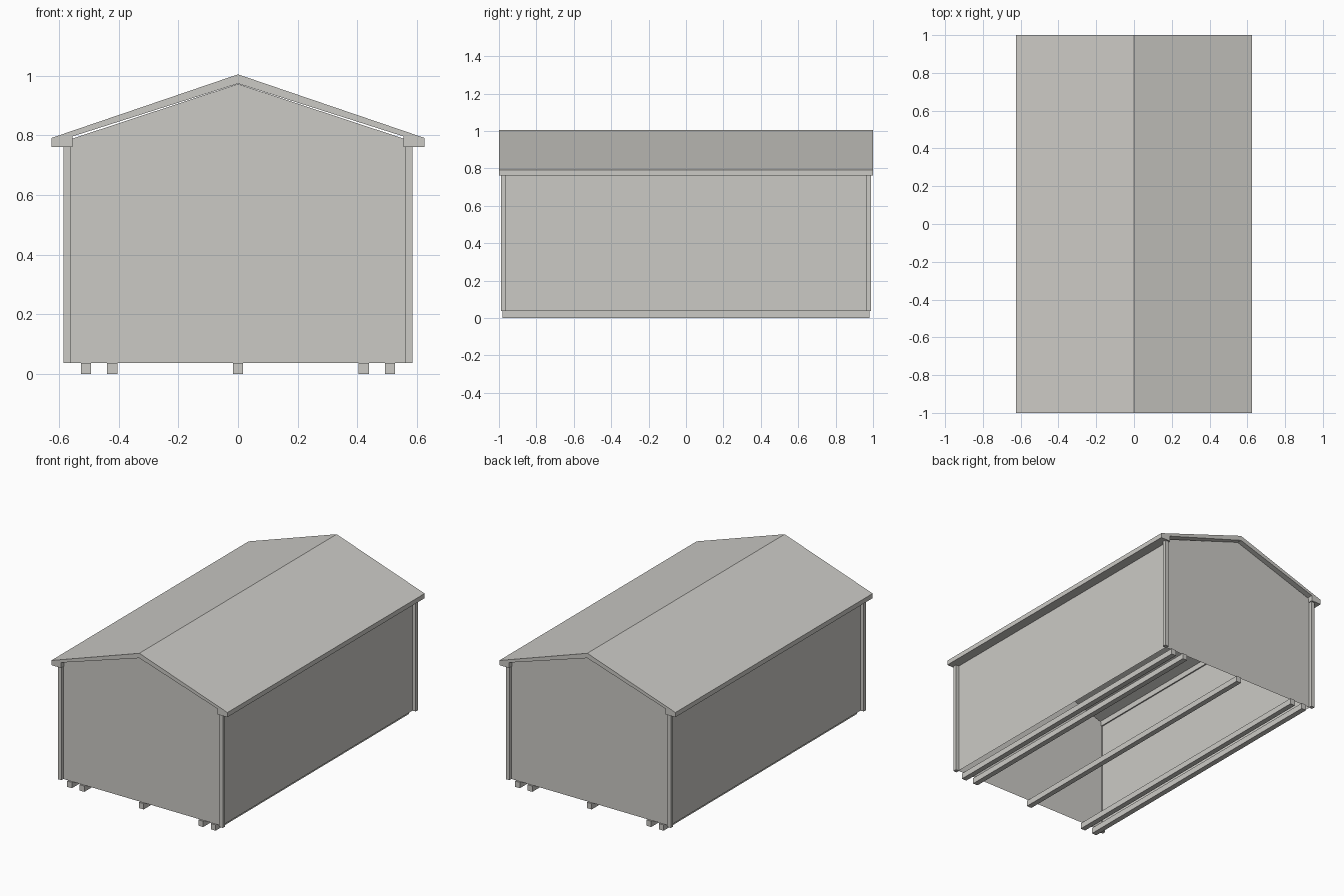
import bpy

if "Cube" in bpy.data.objects:
    bpy.data.objects.remove(bpy.data.objects["Cube"])

grey = bpy.data.materials.new("light_grey")
grey.diffuse_color = (0.60, 0.59, 0.56, 1)
grey.use_nodes = True
grey.node_tree.nodes["Principled BSDF"].inputs["Base Color"].default_value = grey.diffuse_color


def make(name, verts, faces):
    me = bpy.data.meshes.new(name)
    me.from_pydata(verts, [], faces)
    me.materials.append(grey)
    ob = bpy.data.objects.new(name, me)
    bpy.context.collection.objects.link(ob)
    return ob


def box(name, x0, x1, y0, y1, z0, z1):
    x0, x1 = sorted((x0, x1))
    y0, y1 = sorted((y0, y1))
    return prism(name, [(x0, z0), (x1, z0), (x1, z1), (x0, z1)], y0, y1)


def prism(name, profile, y0, y1):
    # counter-clockwise x-z profile (seen from the front) run along y
    n = len(profile)
    verts = [(x, y, z) for y in (y0, y1) for x, z in profile]
    faces = [tuple(range(n)), tuple(range(2 * n - 1, n - 1, -1))]
    faces += [(i, i + n, (i + 1) % n + n, (i + 1) % n) for i in range(n)]
    return make(name, verts, faces)


WX, WY, Z0 = 0.563, 0.969, 0.037

# roof slab with boxed eaves
half = [(0.555, 0.797), (0.555, 0.762), (0.625, 0.762), (0.625, 0.792)]
prism("roof", [(0, 0.974)] + half + [(0, 1.005)]
      + [(-x, z) for x, z in reversed(half)], -1, 1)

# gable walls, open underneath
gable = [(-WX, Z0), (WX, Z0), (WX, 0.787), (0, 0.973), (-WX, 0.787)]
make("front_wall", [(x, -WY, z) for x, z in gable], [(0, 1, 2, 3, 4)])
make("back_wall", [(x, WY, z) for x, z in gable], [(4, 3, 2, 1, 0)])

# long side walls
for side, s in (("left", -1), ("right", 1)):
    quad = (0, 1, 2, 3) if s > 0 else (3, 2, 1, 0)
    make(side + "_wall", [(s * WX, -WY, Z0), (s * WX, WY, Z0),
                          (s * WX, WY, 0.787), (s * WX, -WY, 0.787)], [quad])
    # corner posts
    for end, t in (("front", -1), ("back", 1)):
        box(f"{end}_{side}_corner_post", s * 0.56, s * 0.585,
            t * 0.966, t * 0.99, Z0, 0.765)

# floor skids
for x in (-0.51, -0.422, 0, 0.422, 0.51):
    box("skid", x - 0.017, x + 0.017, -0.98, 0.98, 0, Z0)
